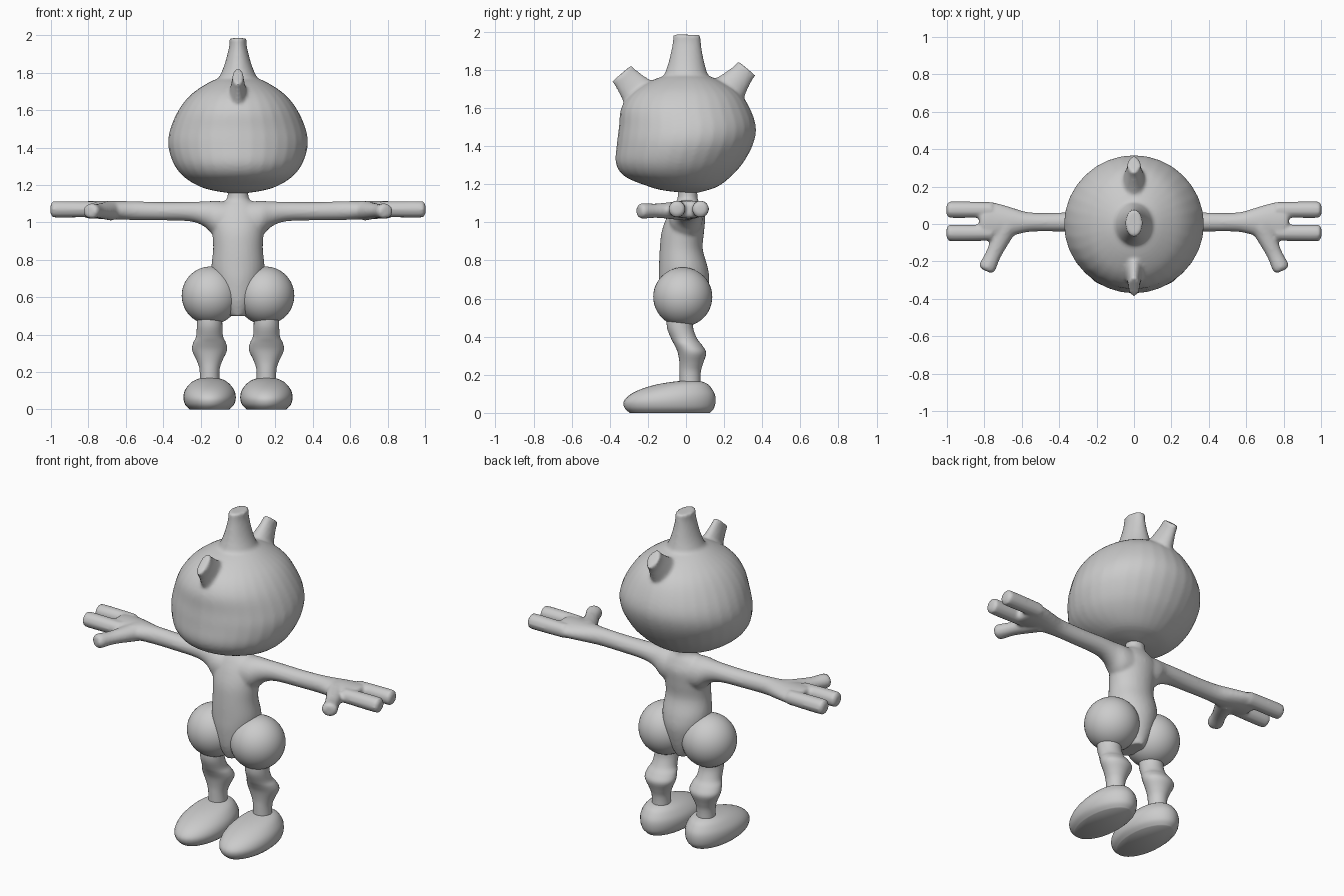
import bpy, bmesh, math
from mathutils import Vector

cube = bpy.data.objects.get("Cube")
if cube:
    bpy.data.objects.remove(cube)

GREY = (0.6, 0.6, 0.6, 1)
clay = bpy.data.materials.new("clay grey")
clay.use_nodes = True
clay.diffuse_color = GREY
clay.node_tree.nodes["Principled BSDF"].inputs["Base Color"].default_value = GREY
X, Y, Z = Vector((1, 0, 0)), Vector((0, 1, 0)), Vector((0, 0, 1))


def curve(a, b, c, d, t):
    """Smooth interpolation between b and c."""
    return b + 0.5 * t * (c - a + t * (2 * a - 5 * b + 4 * c - d + t * (3 * (b - c) + d - a)))


def loft(bm, sections, u, v, sides=32, steps=4):
    """Elliptical rings (centre, radius along u, radius along v) joined into a closed skin."""
    rows = [tuple(c) + (a, b) for c, a, b in sections]
    rows = [rows[0]] + rows + [rows[-1]]
    path = []
    for i in range(1, len(rows) - 2):
        for k in range(steps):
            path.append([curve(*q, k / steps) for q in zip(*rows[i - 1:i + 3])])
    path.append(rows[-1])
    rings = []
    for x, y, z, a, b in path:
        ring = []
        for k in range(sides):
            t = math.tau * k / sides
            ring.append(bm.verts.new(Vector((x, y, z)) + u * a * math.cos(t) + v * b * math.sin(t)))
        rings.append(ring)
    for p, q in zip(rings, rings[1:]):
        for k in range(sides):
            n = (k + 1) % sides
            bm.faces.new((p[k], p[n], q[n], q[k]))
    bm.faces.new(rings[0][::-1])
    bm.faces.new(rings[-1])


def stack(bm, rows, x=0):
    """Loft upwards from rows of (z, back-most y, front-most y, half width)."""
    loft(bm, [((x, (lo + hi) / 2, z), w, (hi - lo) / 2) for z, lo, hi, w in rows], X, Y)


def finish(name, bm, blend=0, smooth=4):
    bmesh.ops.recalc_face_normals(bm, faces=bm.faces)
    mesh = bpy.data.meshes.new(name)
    bm.to_mesh(mesh)
    bm.free()
    mesh.materials.append(clay)
    ob = bpy.data.objects.new(name, mesh)
    bpy.context.collection.objects.link(ob)
    bpy.context.view_layer.objects.active = ob
    for other in bpy.context.selected_objects:
        other.select_set(False)
    ob.select_set(True)
    bpy.ops.object.shade_smooth_by_angle(angle=math.radians(50))
    if blend:
        # fuse the overlapping volumes and soften the seams
        rm = ob.modifiers.new("fuse", "REMESH")
        rm.mode = "VOXEL"
        rm.voxel_size = blend
        rm.use_smooth_shade = True
        sm = ob.modifiers.new("soften", "SMOOTH")
        sm.factor = 0.5
        sm.iterations = smooth
    return ob


# head with three horns
bm = bmesh.new()
stack(bm, [(1.153, 0.01, 0.05, 0.02), (1.168, -0.12, 0.11, 0.12), (1.19, -0.2, 0.17, 0.2),
           (1.24, -0.32, 0.235, 0.285), (1.31, -0.368, 0.298, 0.342), (1.41, -0.363, 0.352, 0.373),
           (1.5, -0.352, 0.367, 0.362), (1.6, -0.34, 0.335, 0.318), (1.68, -0.285, 0.28, 0.255),
           (1.74, -0.19, 0.19, 0.17), (1.775, -0.09, 0.09, 0.09), (1.785, -0.01, 0.01, 0.01)])


def horn(base, tip, wide, deep, top_wide, top_deep):
    base, tip = Vector(base), Vector(tip)
    side = X.cross(tip - base).normalized()
    loft(bm, [(base, wide, deep),
              (base.lerp(tip, 0.4), wide * 0.4 + top_wide * 0.6, deep * 0.4 + top_deep * 0.6),
              (base.lerp(tip, 0.8), top_wide * 1.1, top_deep * 1.05),
              (tip, top_wide, top_deep)], X, side, 24)


horn((0, 0, 1.71), (0, 0.005, 1.985), 0.135, 0.14, 0.045, 0.072)
horn((0, -0.2, 1.62), (0, -0.338, 1.782), 0.08, 0.13, 0.03, 0.068)
horn((0, 0.18, 1.64), (0, 0.32, 1.808), 0.1, 0.13, 0.035, 0.06)
finish("head", bm, 0.011, 3)

# torso, neck, hips, arms and hands fused together
bm = bmesh.new()
stack(bm, [(0.5, -0.1, 0.07, 0.05), (0.58, -0.13, 0.1, 0.1), (0.68, -0.142, 0.122, 0.13),
           (0.76, -0.142, 0.115, 0.142), (0.86, -0.138, 0.088, 0.133), (0.95, -0.128, 0.095, 0.138),
           (1.03, -0.1, 0.1, 0.145), (1.085, -0.07, 0.08, 0.12), (1.115, -0.048, 0.064, 0.07),
           (1.14, -0.043, 0.06, 0.056), (1.2, -0.043, 0.06, 0.056)])
for s in (1, -1):
    # arm, flaring into the shoulder and the palm
    loft(bm, [((s * x, y, z), a, b) for x, y, z, a, b in (
        (0.03, 0, 1.01, 0.09, 0.1), (0.12, 0, 1.02, 0.085, 0.095), (0.18, 0.005, 1.045, 0.065, 0.067),
        (0.26, 0.01, 1.058, 0.055, 0.052), (0.42, 0.01, 1.06, 0.05, 0.049),
        (0.56, 0.01, 1.063, 0.052, 0.05), (0.65, 0.012, 1.065, 0.075, 0.05),
        (0.74, 0.013, 1.067, 0.1, 0.048), (0.81, 0.015, 1.068, 0.103, 0.045),
        (0.828, 0.015, 1.068, 0.09, 0.03))], Y, Z)
    # two fingers
    for y in (-0.047, 0.076):
        loft(bm, [((s * x, y, 1.07), r, r) for x, r in
                  ((0.76, 0.042), (0.88, 0.044), (0.98, 0.044), (0.995, 0.038), (1.003, 0.02))], Y, Z, 16)
    # thumb
    root, tip = Vector((s * 0.68, -0.01, 1.063)), Vector((s * 0.793, -0.25, 1.06))
    across = Z.cross(tip - root).normalized()
    loft(bm, [(root.lerp(tip, t), r, r * 0.9) for t, r in
              ((0, 0.06), (0.4, 0.047), (0.65, 0.042), (0.9, 0.046), (0.97, 0.04), (1, 0.025))],
         across, Z, 16)
finish("torso_and_arms", bm, 0.01, 4)

for s, side in ((1, "left"), (-1, "right")):
    # round thigh
    bm = bmesh.new()
    bmesh.ops.create_uvsphere(bm, u_segments=40, v_segments=24, radius=0.155)
    bmesh.ops.translate(bm, verts=bm.verts, vec=(s * 0.146, -0.017, 0.609))
    finish(side + "_thigh", bm)

    # leg with knee bulge
    bm = bmesh.new()
    stack(bm, [(0.52, -0.1, 0.04, 0.068), (0.45, -0.1, 0.037, 0.068), (0.39, -0.078, 0.058, 0.072),
               (0.355, -0.06, 0.085, 0.088), (0.315, -0.043, 0.106, 0.093), (0.26, -0.034, 0.09, 0.068),
               (0.21, -0.033, 0.077, 0.053), (0.12, -0.033, 0.077, 0.053)], s * 0.152)
    finish(side + "_leg", bm)

    # flat-soled foot
    bm = bmesh.new()
    stack(bm, [(0, -0.295, 0.125, 0.105), (0.025, -0.322, 0.147, 0.13), (0.06, -0.327, 0.155, 0.14),
               (0.095, -0.295, 0.152, 0.135), (0.125, -0.235, 0.137, 0.117), (0.15, -0.15, 0.115, 0.09),
               (0.165, -0.055, 0.08, 0.055), (0.168, 0.0, 0.04, 0.02)], s * 0.152)
    finish(side + "_foot", bm)
